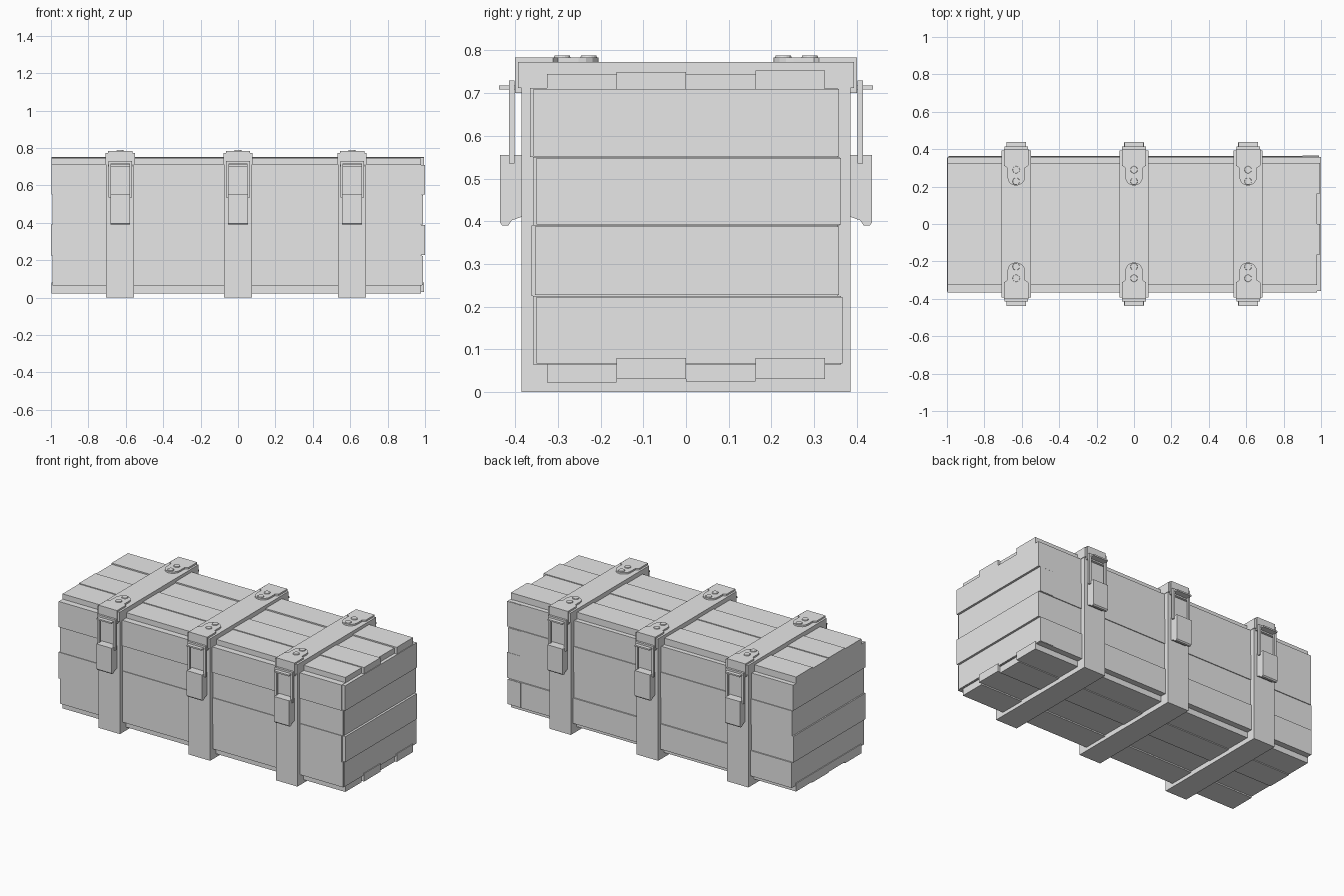
import bpy, bmesh, math

old = bpy.data.objects.get("Cube")
if old:
    bpy.data.objects.remove(old, do_unlink=True)

grey = bpy.data.materials.new("plain_grey")
grey.use_nodes = True
grey.diffuse_color = (0.8, 0.8, 0.8, 1)
for node in grey.node_tree.nodes:
    if node.type == 'BSDF_PRINCIPLED':
        node.inputs["Base Color"].default_value = (0.8, 0.8, 0.8, 1)


def finish(name, bm):
    bmesh.ops.recalc_face_normals(bm, faces=bm.faces[:])
    mesh = bpy.data.meshes.new(name)
    bm.to_mesh(mesh)
    bm.free()
    mesh.materials.append(grey)
    obj = bpy.data.objects.new(name, mesh)
    bpy.context.collection.objects.link(obj)
    return obj


def box(name, x, y, z):
    """Box from (low, high) ranges along each axis."""
    bm = bmesh.new()
    bmesh.ops.create_cube(bm, size=1)
    for v in bm.verts:
        for i, r in enumerate((x, y, z)):
            v.co[i] = sum(r) / 2 + v.co[i] * abs(r[1] - r[0])
    return finish(name, bm)


def prism(name, points, place, depth):
    """Extrude a flat outline; place maps (a, b, depth) to a position."""
    bm = bmesh.new()
    rings = [[bm.verts.new(place(a, b, d)) for a, b in points] for d in depth]
    for ring in rings:
        bm.faces.new(ring)
    n = len(points)
    for i in range(n):
        j = (i + 1) % n
        bm.faces.new((rings[0][i], rings[0][j], rings[1][j], rings[1][i]))
    return finish(name, bm)


# Stacked wall boards: bottom, front, back, right-hand end, left-hand end
levels = (0.065, 0.225, 0.39, 0.55, 0.712)
walls = ((-0.358, 0.363, -0.992, 0.985),
         (-0.362, 0.355, -1.0, 0.978),
         (-0.358, 0.360, -0.992, 0.985),
         (-0.365, 0.355, -0.997, 0.978))
for i, (front, back, low, high) in enumerate(walls):
    box(f"wall_board_{i + 1}", (low, high), (front, back), (levels[i], levels[i + 1]))
    # End boards that stand proud of the wall
    proud = 0.999 if i % 2 else 0.99
    box(f"end_board_{i + 1}", (0.9, proud), (front + 0.008, back + 0.003),
        (levels[i] + 0.002, levels[i + 1] - 0.002))

# Lid and floor boards of uneven height and length
lid_heights = (0.745, 0.75, 0.745, 0.753)
floor_heights = (0.022, 0.03, 0.025, 0.03)
for i in range(4):
    y = (-0.326 + i * 0.163, -0.163 + i * 0.163)
    end = 0.995 if i % 2 else 0.978
    box(f"lid_board_{i + 1}", (-0.997, end), y, (0.7, lid_heights[i]))
    box(f"floor_board_{i + 1}", (-0.997, end), y, (floor_heights[i], 0.08))


def rivet(name, x, y):
    bm = bmesh.new()
    bmesh.ops.create_cone(bm, cap_ends=True, segments=16, radius1=0.021,
                          radius2=0.018, depth=0.012)
    bmesh.ops.translate(bm, verts=bm.verts[:], vec=(x, y, 0.782))
    finish(name, bm)


def clasp(tag, cx, s):
    """Corner plate, hook, wire loop and lever on one side (s = -1 front)."""
    # Corner plate with a rounded tongue
    arc = [(0.047 * math.cos(t * math.pi / 8), 0.252 - 0.047 * math.sin(t * math.pi / 8))
           for t in range(9)]
    outline = [(0.065, 0.396), (0.065, 0.312), (0.047, 0.3)] + arc
    outline += [(-0.047, 0.3), (-0.065, 0.312), (-0.065, 0.396)]
    prism(f"corner_plate_{tag}", outline,
          lambda a, b, d: (cx + a, s * b, d), (0.765, 0.783))
    for n, y in enumerate((0.228, 0.29)):
        rivet(f"rivet_{tag}_{n + 1}", cx, s * y)

    def part(name, w, y, z, off=0):
        box(f"{name}_{tag}", (cx + off - w, cx + off + w), (s * y[0], s * y[1]), z)

    # Folded front of the plate and the hook lip
    part("plate_front", 0.065, (0.38, 0.4), (0.7, 0.783))
    part("hook_lip", 0.052, (0.38, 0.438), (0.709, 0.718))
    # Rectangular loop
    for off in (-0.056, 0.056):
        part("loop_side", 0.007, (0.402, 0.415), (0.535, 0.73), off)
    part("loop_top", 0.062, (0.402, 0.415), (0.717, 0.73))
    part("loop_bottom", 0.062, (0.402, 0.415), (0.535, 0.55))
    # Lever with a curled lower lip
    lever = [(0.38, 0.555), (0.436, 0.555), (0.436, 0.397), (0.43, 0.39),
             (0.416, 0.39), (0.408, 0.402), (0.38, 0.412)]
    prism(f"lever_{tag}", lever,
          lambda a, b, d: (cx + d, s * a, b), (-0.053, 0.053))


# Three bands around the crate with a clasp on both sides
for name, cx in (("right", -0.63), ("middle", 0.0), ("left", 0.61)):
    box(f"band_{name}", (cx - 0.075, cx + 0.075), (-0.385, 0.385), (0, 0.712))
    box(f"lid_band_{name}", (cx - 0.078, cx + 0.078), (-0.393, 0.393), (0.712, 0.773))
    for side, s in (("front", -1), ("back", 1)):
        clasp(f"{name}_{side}", cx, s)
